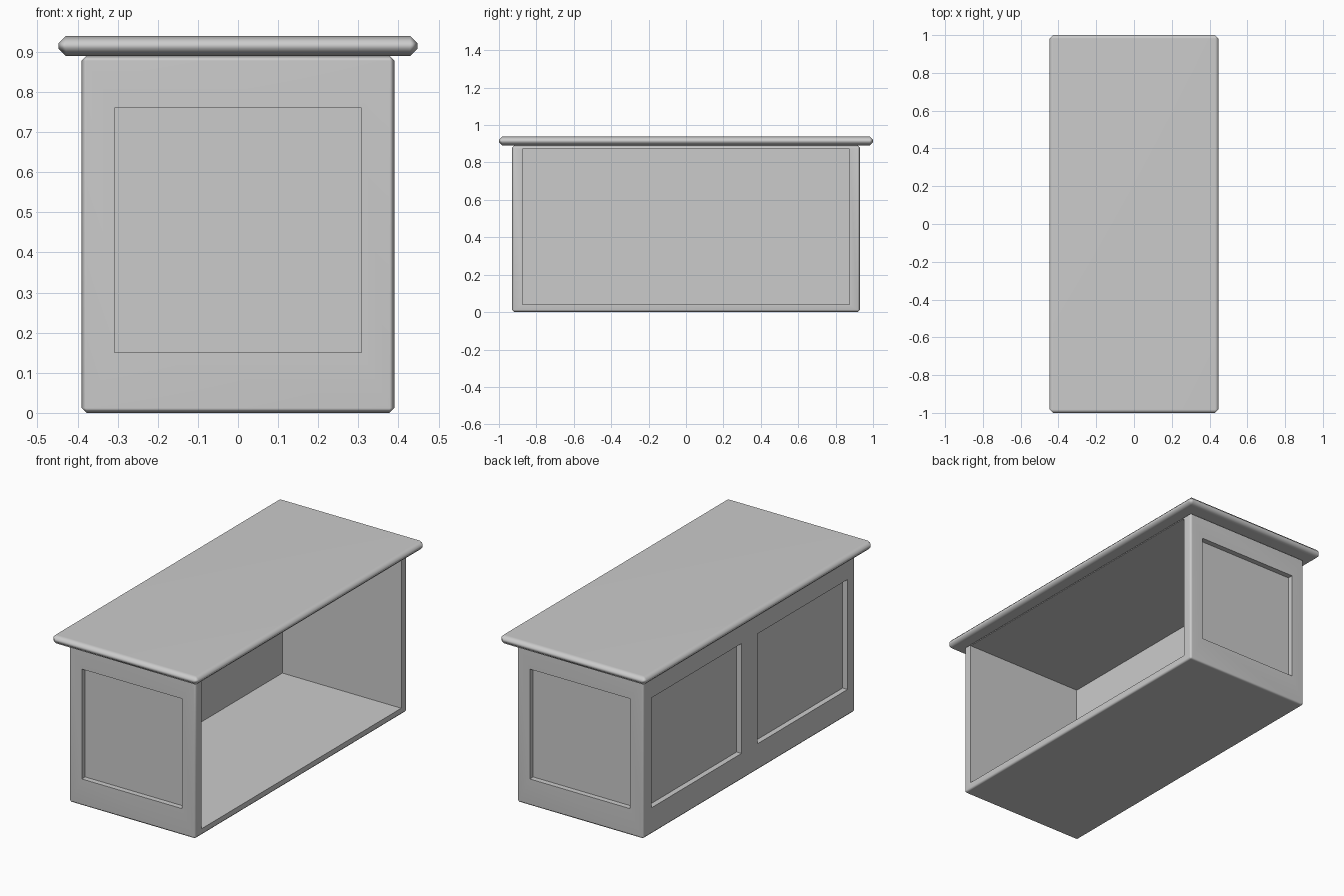
import bpy, bmesh, math

if "Cube" in bpy.data.objects:
    bpy.data.objects.remove(bpy.data.objects["Cube"])


def box(name, lo, hi, bevel=0.0):
    """Axis-aligned box between two corners, optionally chamfered."""
    bm = bmesh.new()
    bmesh.ops.create_cube(bm, size=1)
    for v in bm.verts:
        v.co = [(l + h) / 2 + c * (h - l) for c, l, h in zip(v.co, lo, hi)]
    if bevel:
        bmesh.ops.bevel(bm, geom=bm.edges[:], offset=bevel, segments=1,
                        affect='EDGES', profile=0.5)
    mesh = bpy.data.meshes.new(name)
    bm.to_mesh(mesh)
    bm.free()
    ob = bpy.data.objects.new(name, mesh)
    bpy.context.collection.objects.link(ob)
    return ob


def activate(ob):
    bpy.ops.object.select_all(action='DESELECT')
    ob.select_set(True)
    bpy.context.view_layer.objects.active = ob


def cut(ob, lo, hi):
    """Subtract a box from the object."""
    cutter = box("cutter", lo, hi)
    cutter.hide_render = True
    mod = ob.modifiers.new("cut", 'BOOLEAN')
    mod.operation = 'DIFFERENCE'
    mod.solver = 'EXACT'
    mod.object = cutter
    activate(ob)
    bpy.ops.object.modifier_apply(modifier=mod.name)
    bpy.data.objects.remove(cutter)


def smooth(ob):
    activate(ob)
    bpy.ops.object.shade_smooth_by_angle(angle=math.radians(50))
    mod = ob.modifiers.new("normals", 'WEIGHTED_NORMAL')
    mod.keep_sharp = True


W, L, H = 0.39, 0.93, 0.89     # body half width, half length, height
Z0, Z1 = 0.15, 0.76            # panel bottom and top
D, OUT = 0.03, 0.1             # recess depth, cutter overshoot

# Counter body
body = box("counter_body", (-W, -L, 0), (W, L, H), 0.012)

# Open storage space on the +x side
cut(body, (-0.34, -0.875, 0.04), (W + OUT, 0.875, 0.873))

# Recessed panels: one on each end, two on the long closed side
for s in (-1, 1):
    ya, yb = sorted((s * (L - D), s * (L + OUT)))
    cut(body, (-0.308, ya, Z0), (0.308, yb, Z1))
    ya, yb = sorted((s * 0.07, s * 0.86))
    cut(body, (-W - OUT, ya, Z0), (-W + D, yb, Z1))
smooth(body)

# Overhanging chamfered top
top = box("counter_top", (-0.447, -1, H), (0.447, 1, 0.94), 0.018)
smooth(top)
